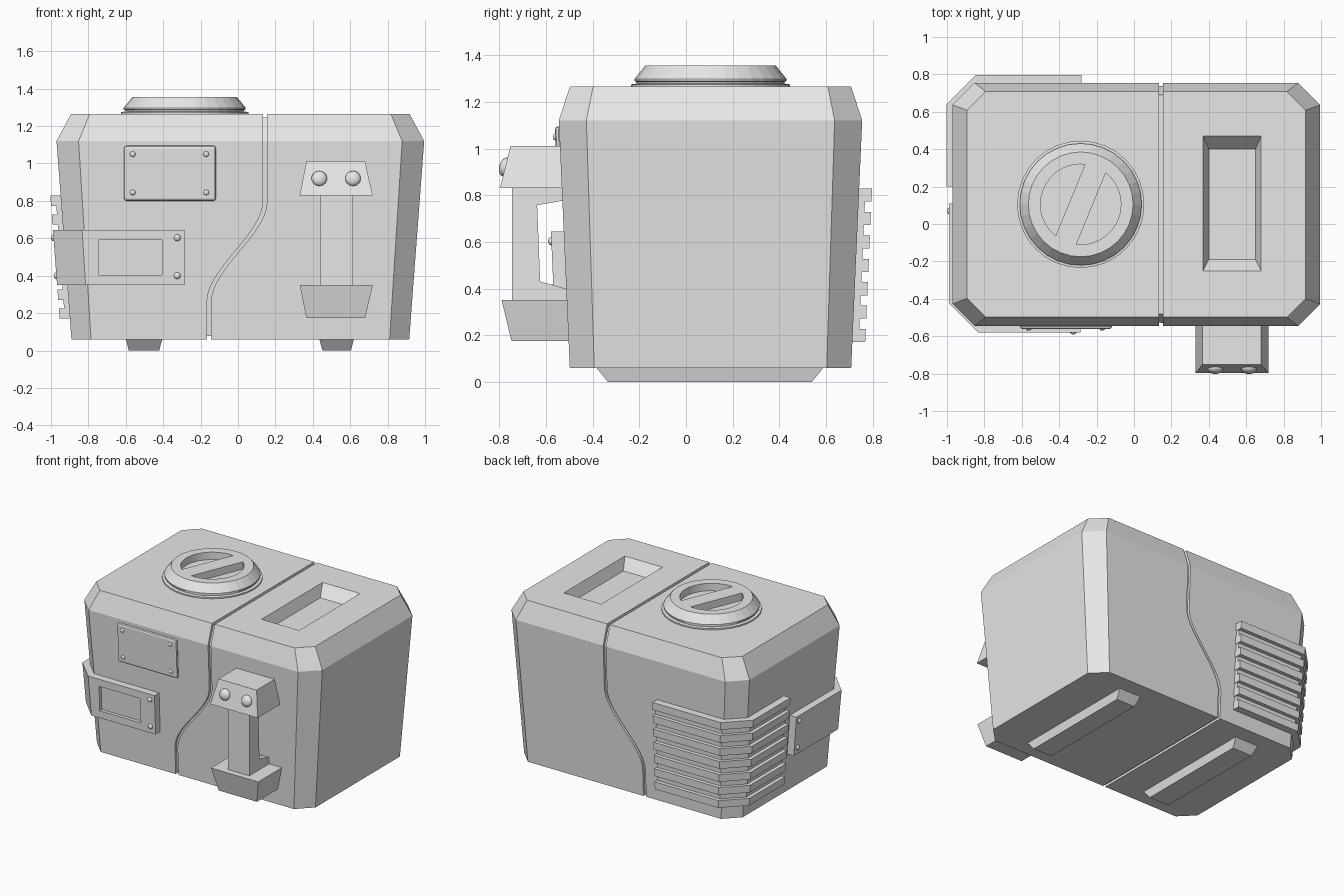
import bpy, bmesh, math
from mathutils import Vector

if "Cube" in bpy.data.objects:
    bpy.data.objects.remove(bpy.data.objects["Cube"])

grey = bpy.data.materials.new("light_grey")
grey.diffuse_color = (0.8, 0.8, 0.8, 1)
grey.use_nodes = True
grey.node_tree.nodes["Principled BSDF"].inputs["Base Color"].default_value = grey.diffuse_color

CX, CY = 0.0125, 0.105
# body levels: z, half width, half depth, corner chamfer
LEVELS = [(0.06, 0.903, 0.603, 0.105), (1.12, 0.983, 0.65, 0.118), (1.265, 0.905, 0.603, 0.10)]


def finish(bm, name):
    bmesh.ops.recalc_face_normals(bm, faces=bm.faces)
    me = bpy.data.meshes.new(name)
    bm.to_mesh(me)
    bm.free()
    me.materials.append(grey)
    ob = bpy.data.objects.new(name, me)
    bpy.context.collection.objects.link(ob)
    return ob


def loft(name, rings):
    """Skin equal-length point rings and cap both ends."""
    bm = bmesh.new()
    rows = [[bm.verts.new(p) for p in r] for r in rings]
    n = len(rows[0])
    for a, b in zip(rows, rows[1:]):
        for i in range(n):
            j = (i + 1) % n
            bm.faces.new((a[i], a[j], b[j], b[i]))
    bm.faces.new(rows[0])
    bm.faces.new(rows[-1])
    return finish(bm, name)


def rect(x0, x1, y0, y1, z):
    return [(x0, y0, z), (x1, y0, z), (x1, y1, z), (x0, y1, z)]


def cut(ob, cutter):
    cutter.hide_render = True
    m = ob.modifiers.new("cut", 'BOOLEAN')
    m.operation, m.solver, m.object = 'DIFFERENCE', 'EXACT', cutter
    bpy.context.view_layer.objects.active = ob
    bpy.ops.object.modifier_apply(modifier=m.name)
    bpy.data.objects.remove(cutter)


def size_at(z):
    (z0, *a), (z1, *b) = LEVELS[0], LEVELS[1]
    t = (z - z0) / (z1 - z0)
    return [p + (q - p) * t for p, q in zip(a, b)]


def front_y(z, d):
    return CY - size_at(z)[1] - d


def front_slab(name, x0, x1, z0, z1, d0, d1):
    """Slab following the sloping front wall, between two offsets from it."""
    return loft(name, [rect(x0, x1, front_y(z, d1), front_y(z, d0), z) for z in (z0, z1)])


def corner_wrap(name, z0, z1, d, x_end, y_end, sy):
    """Band wrapped round a left-hand corner; sy = -1 front, +1 back."""
    def path(z, d):
        hx, hy, c = size_at(z)
        x, y, c = CX - hx - d, CY + sy * (hy + d), c + 0.8 * d
        return [(x_end, y, z), (x + c, y, z), (x, y - sy * c, z), (x, y_end, z)]
    return loft(name, [path(z, d) + path(z, -0.02)[::-1] for z in (z0, z1)])


def screw(name, loc, normal, r, h):
    bm = bmesh.new()
    bmesh.ops.create_uvsphere(bm, u_segments=14, v_segments=8, radius=1)
    for f in bm.faces:
        f.smooth = True
    ob = finish(bm, name)
    ob.location = loc
    ob.scale = (r, r, h)
    ob.rotation_euler = Vector(normal).to_track_quat('Z', 'Y').to_euler()


# main body
def octagon(z, hx, hy, c):
    pts = [(hx - c, -hy), (hx, c - hy), (hx, hy - c), (hx - c, hy),
           (c - hx, hy), (-hx, hy - c), (-hx, c - hy), (c - hx, -hy)]
    return [(CX + x, CY + y, z) for x, y in pts]


body = loft("body", [octagon(*lv) for lv in LEVELS])
cut(body, loft("pocket_cutter", [rect(0.40, 0.65, -0.19, 0.40, 1.185),
                                 rect(0.37, 0.68, -0.25, 0.47, 1.265),
                                 rect(0.37, 0.68, -0.25, 0.47, 1.4)]))

# S-shaped seam running all the way round, with a core behind it
line = [(-0.155, -0.1)]
for i in range(17):
    t = i / 16
    line.append((-0.155 + 0.3 * t * t * (3 - 2 * t), 0.26 + 0.54 * t))
line.append((0.145, 1.5))
ribbon = [(x - 0.011, z) for x, z in line] + [(x + 0.011, z) for x, z in line[::-1]]
cut(body, loft("seam_cutter", [[(x, y, z) for x, z in ribbon] for y in (-1, 1.2)]))
loft("seam_core", [rect(-0.25, 0.25, CY - hy + 0.018, CY + hy - 0.018, z)
                   for z, hy in ((0.078, 0.603), (1.12, 0.65), (1.247, 0.603))])

# feet
for side, x0, x1 in (("left", -0.6, -0.405), ("right", 0.435, 0.62)):
    loft(side + "_foot", [rect(x0 + 0.016, x1 - 0.016, -0.335, 0.54, 0),
                          rect(x0, x1, -0.385, 0.59, 0.062)])

# round cap on top with two half-moon recesses
KX, KY = -0.285, 0.105
cap = loft("top_cap", [[(KX + r * math.cos(i * math.tau / 32), KY + r * math.sin(i * math.tau / 32), z)
                        for i in range(32)]
                       for r, z in ((0.34, 1.255), (0.34, 1.275), (0.318, 1.278), (0.318, 1.286),
                                    (0.326, 1.289), (0.326, 1.298), (0.28, 1.355))])
half = math.acos(0.06 / 0.215)
for turn in (math.radians(-22.4), math.radians(157.6)):
    arc = [turn + half * (i / 9 - 1) for i in range(19)]
    cut(cap, loft("recess_cutter", [[(KX + 0.215 * math.cos(a), KY + 0.215 * math.sin(a), z)
                                     for a in arc] for z in (1.30, 1.5)]))

# upper front plate
plate = front_slab("front_plate", -0.61, -0.118, 0.80, 1.095, -0.01, 0.018)
bev = plate.modifiers.new("bevel", 'BEVEL')
bev.width, bev.segments = 0.014, 2
for x in (-0.563, -0.17):
    for z in (0.845, 1.05):
        screw("plate_screw", (x, front_y(z, 0.018), z), (0, -1, 0), 0.015, 0.01)

# corner bracket with a shallow window
bracket = corner_wrap("corner_bracket", 0.35, 0.645, 0.055, -0.285, 0.11, -1)
cut(bracket, front_slab("window_cutter", -0.745, -0.405, 0.405, 0.59, 0.03, 0.2))
for z in (0.40, 0.603):
    screw("bracket_screw", (-0.325, front_y(z, 0.055), z), (0, -1, 0), 0.018, 0.014)
    screw("bracket_screw", (CX - size_at(z)[0] - 0.055, 0.07, z), (-1, 0, 0), 0.018, 0.014)

# louvre vent round the back left corner
corner_wrap("vent_backing", 0.18, 0.82, 0.027, -0.285, 0.205, 1)
for i in range(7):
    z = 0.17 + i * 0.1005
    corner_wrap("vent_slat", z, z + 0.056, 0.055, -0.28, 0.2, 1)

# front handle: two mounts, a C-shaped grip and two screws
loft("upper_mount", [rect(0.33, 0.72, -0.797, -0.46, 0.83), rect(0.365, 0.68, -0.752, -0.46, 1.01)])
loft("lower_mount", [rect(0.365, 0.68, -0.748, -0.46, 0.175), rect(0.33, 0.72, -0.79, -0.46, 0.35)])
grip = [(-0.745, 0.84), (-0.745, 0.34), (-0.48, 0.34), (-0.48, 0.39),
        (-0.625, 0.43), (-0.638, 0.757), (-0.48, 0.785), (-0.48, 0.84)]
loft("handle_grip", [[(x, y, z) for y, z in grip] for x in (0.44, 0.615)])
for x in (0.435, 0.615):
    screw("handle_screw", (x, -0.774, 0.92), (0, -0.97, 0.24), 0.042, 0.027)
